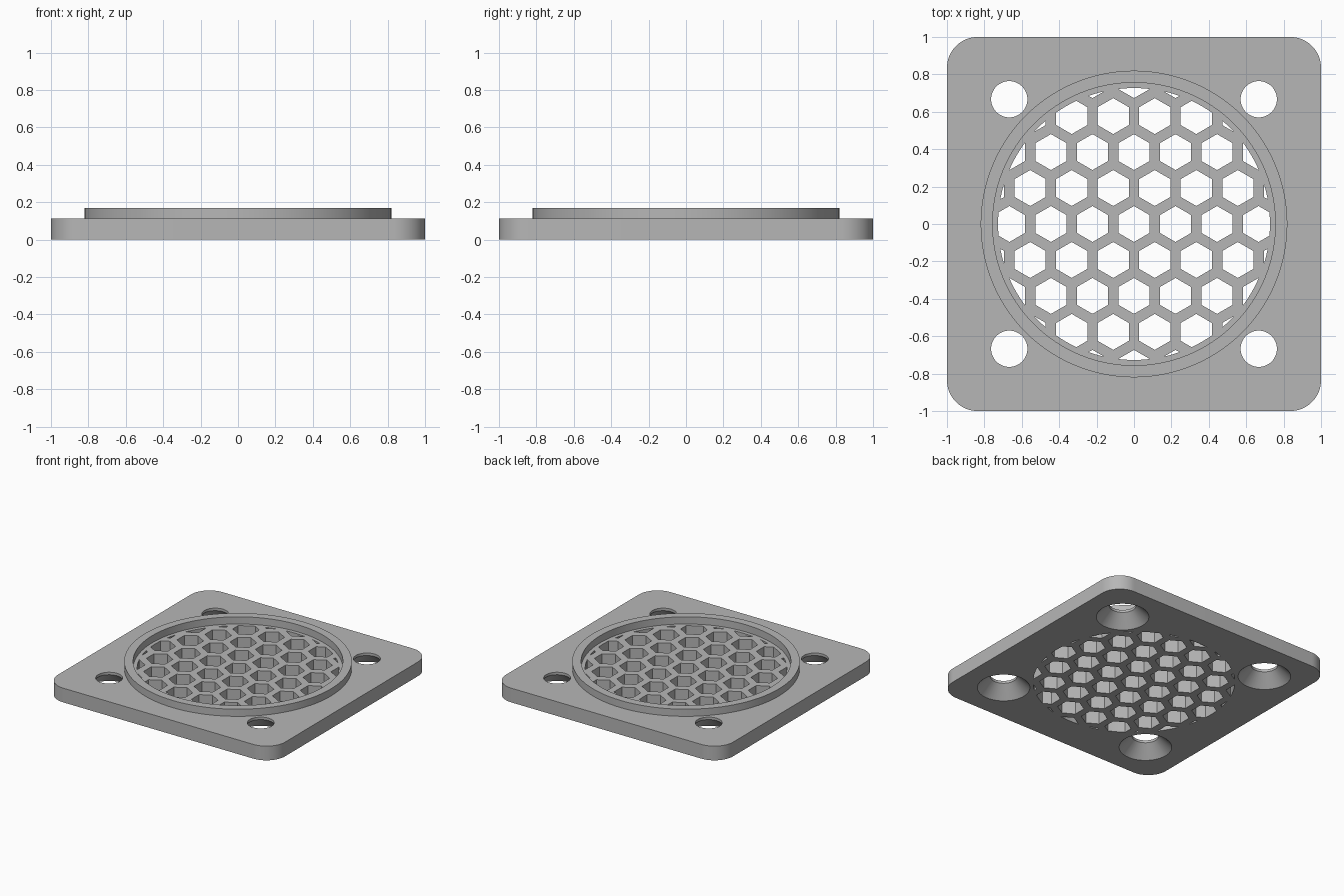
import bpy, bmesh, math

PLATE_TOP, RING_TOP = 0.113, 0.17
RING_OUT, RING_IN = 0.82, 0.756
GRILLE_R = 0.727
PITCH, HEX_R = 0.222, 0.096
HOLE_POS, HOLE_R, SINK_R = 0.667, 0.097, 0.19

if "Cube" in bpy.data.objects:
    bpy.data.objects.remove(bpy.data.objects["Cube"])

grey = bpy.data.materials.new("plain grey")
grey.use_nodes = True
grey.diffuse_color = (0.47, 0.47, 0.47, 1)
grey.node_tree.nodes["Principled BSDF"].inputs["Base Color"].default_value = grey.diffuse_color


def circle(r, z, n=96, cx=0, cy=0, start=0):
    steps = [start + 2 * math.pi * i / n for i in range(n)]
    return [(cx + r * math.cos(a), cy + r * math.sin(a), z) for a in steps]


def rounded_square(half, r, z, n=16):
    points = []
    for corner in range(4):
        mid = math.pi / 4 + corner * math.pi / 2
        cx = math.copysign(half - r, math.cos(mid))
        cy = math.copysign(half - r, math.sin(mid))
        for i in range(n + 1):
            a = corner * math.pi / 2 + i / n * math.pi / 2
            points.append((cx + r * math.cos(a), cy + r * math.sin(a), z))
    return points


def loft(bm, loops, closed=False):
    """Join successive loops with quads; cap the ends unless closed."""
    rows = [[bm.verts.new(p) for p in loop] for loop in loops]
    pairs = list(zip(rows, rows[1:]))
    if closed:
        pairs.append((rows[-1], rows[0]))
    else:
        bm.faces.new(rows[0][::-1])
        bm.faces.new(rows[-1])
    for low, high in pairs:
        for i in range(len(low)):
            j = (i + 1) % len(low)
            bm.faces.new((low[i], low[j], high[j], high[i]))


def finish(bm, name):
    bmesh.ops.recalc_face_normals(bm, faces=bm.faces)
    mesh = bpy.data.meshes.new(name)
    bm.to_mesh(mesh)
    bm.free()
    mesh.materials.append(grey)
    obj = bpy.data.objects.new(name, mesh)
    bpy.context.collection.objects.link(obj)
    return obj


def boolean(target, cutter, operation):
    mod = target.modifiers.new("cut", "BOOLEAN")
    mod.operation, mod.solver, mod.object = operation, "EXACT", cutter
    bpy.context.view_layer.objects.active = target
    bpy.ops.object.modifier_apply(modifier=mod.name)
    bpy.data.objects.remove(cutter)
    bpy.context.view_layer.update()


# Base plate with rounded corners
bm = bmesh.new()
loft(bm, [rounded_square(1, 0.165, 0), rounded_square(1, 0.165, PLATE_TOP)])
plate = finish(bm, "base_plate")

# Honeycomb openings, trimmed to a circle
bm = bmesh.new()
for row in range(-4, 5):
    for col in range(-5, 6):
        x = (col + 0.5 * (row % 2)) * PITCH
        y = row * PITCH * math.sqrt(3) / 2
        if math.hypot(x, y) < GRILLE_R + HEX_R:
            loft(bm, [circle(HEX_R, z, 6, x, y, math.pi / 6) for z in (-0.1, 0.3)])
honeycomb = finish(bm, "honeycomb_cutter")
bm = bmesh.new()
loft(bm, [circle(GRILLE_R, -0.05), circle(GRILLE_R, 0.25)])
boolean(honeycomb, finish(bm, "grille_limit"), "INTERSECT")
boolean(plate, honeycomb, "DIFFERENCE")

# Screw holes, countersunk from below
bm = bmesh.new()
sink_depth = SINK_R - HOLE_R
for x in (-HOLE_POS, HOLE_POS):
    for y in (-HOLE_POS, HOLE_POS):
        profile = [(SINK_R + 0.02, -0.02), (HOLE_R, sink_depth), (HOLE_R, 0.2)]
        loft(bm, [circle(r, z, 48, x, y) for r, z in profile])
boolean(plate, finish(bm, "screw_hole_cutter"), "DIFFERENCE")

# Raised ring around the grille
bm = bmesh.new()
section = [(RING_OUT, PLATE_TOP), (RING_OUT, RING_TOP), (RING_IN, RING_TOP), (RING_IN, PLATE_TOP)]
loft(bm, [circle(r, z) for r, z in section], closed=True)
ring = finish(bm, "raised_ring")

# Smooth curved walls, keep crisp edges
bpy.ops.object.select_all(action="DESELECT")
plate.select_set(True)
ring.select_set(True)
bpy.context.view_layer.objects.active = plate
bpy.ops.object.shade_smooth_by_angle(angle=math.radians(30))
